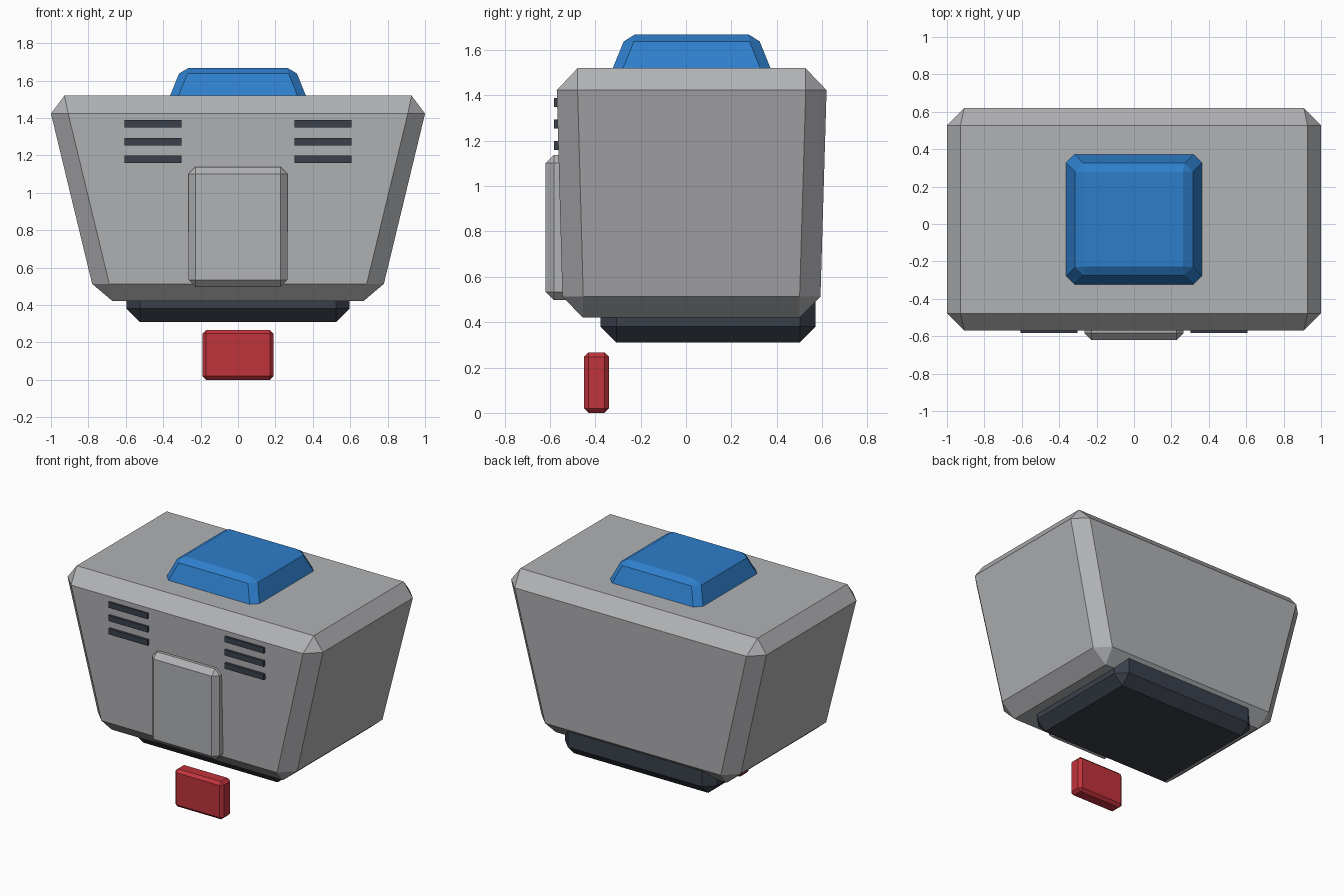
import bpy, bmesh, math

if "Cube" in bpy.data.objects:
    bpy.data.objects.remove(bpy.data.objects["Cube"], do_unlink=True)


def material(name, rgb):
    m = bpy.data.materials.new(name)
    m.use_nodes = True
    m.diffuse_color = (*rgb, 1)
    m.node_tree.nodes["Principled BSDF"].inputs["Base Color"].default_value = (*rgb, 1)
    return m


grey = material("light grey", (0.44, 0.445, 0.46))
dark = material("dark slate", (0.042, 0.051, 0.07))
blue = material("blue", (0.027, 0.21, 0.6))
red = material("red", (0.53, 0.034, 0.045))


def level(z, half_x, front, back, cut=0):
    """Rectangle at height z, with its corners cut off when cut > 0."""
    points = []
    for side in (-1, 1):
        for y, inward in ((front, 1), (back, -1)):
            points.append((side * half_x, y + inward * cut, z))
            if cut:
                points.append((side * (half_x - cut), y, z))
    return points


def solid(name, mat, *levels, offset_x=0):
    """Flat-faced convex solid wrapped around stacked levels."""
    bm = bmesh.new()
    for points in levels:
        for x, y, z in points:
            bm.verts.new((x + offset_x, y, z))
    bmesh.ops.convex_hull(bm, input=bm.verts[:])
    bmesh.ops.dissolve_limit(bm, angle_limit=math.radians(1.5),
                             verts=bm.verts[:], edges=bm.edges[:])
    bmesh.ops.recalc_face_normals(bm, faces=bm.faces[:])
    mesh = bpy.data.meshes.new(name)
    bm.to_mesh(mesh)
    bm.free()
    mesh.materials.append(mat)
    obj = bpy.data.objects.new(name, mesh)
    bpy.context.collection.objects.link(obj)
    return obj


def chamfered_box(name, mat, half_x, front, back, bottom, top, c):
    return solid(name, mat,
                 level(bottom, half_x - c, front + c, back - c),
                 level(bottom + c, half_x, front, back, c),
                 level(top - c, half_x, front, back, c),
                 level(top, half_x - c, front + c, back - c))


# Main tapered head
solid("head", grey,
      level(0.42, 0.67, -0.455, 0.50),
      level(0.513, 0.78, -0.545, 0.593, 0.092),
      level(1.423, 1.0, -0.57, 0.62, 0.092),
      level(1.52, 0.928, -0.478, 0.527))

# Sloped cap on top, sunk slightly into the head
solid("top_cap", blue,
      level(1.49, 0.375, -0.335, 0.385, 0.045),
      level(1.638, 0.315, -0.275, 0.325, 0.045),
      level(1.668, 0.263, -0.227, 0.278))

# Neck plate under the head
chamfered_box("neck_base", dark, 0.595, -0.377, 0.572, 0.31, 0.58, 0.07)

# Raised panel on the front
chamfered_box("front_panel", grey, 0.265, -0.62, -0.45, 0.497, 1.138, 0.037)

# Separate small block below the front
chamfered_box("lower_block", red, 0.19, -0.45, -0.34, 0, 0.267, 0.02)

# Three vent slats on each side of the front
for side, label in ((-1, "right"), (1, "left")):
    for i in range(3):
        z = 1.16 + i * 0.094
        solid(f"{label}_vent_{i + 1}", dark,
              level(z, 0.153, -0.582, -0.54),
              level(z + 0.04, 0.153, -0.582, -0.54),
              offset_x=side * 0.455)
